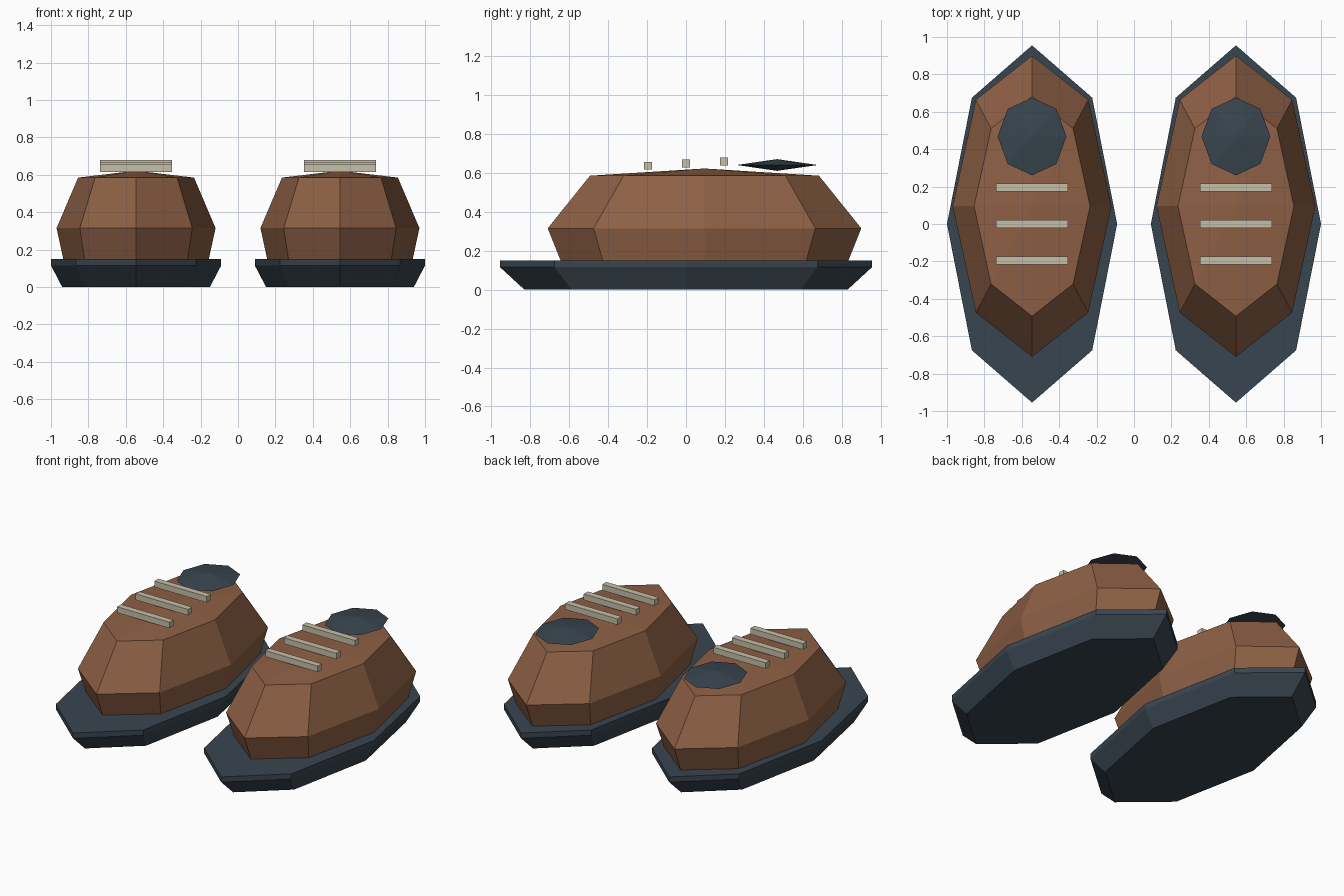
import bpy, bmesh, math

if "Cube" in bpy.data.objects:
    bpy.data.objects.remove(bpy.data.objects["Cube"])


def material(name, rgb):
    m = bpy.data.materials.new(name)
    lin = [(c / 255 / 12.92) if c < 10 else ((c / 255 + 0.055) / 1.055) ** 2.4 for c in rgb]
    m.diffuse_color = (*lin, 1)
    m.use_nodes = True
    m.node_tree.nodes["Principled BSDF"].inputs["Base Color"].default_value = m.diffuse_color
    return m


LEATHER = material("brown leather", (142, 96, 69))
RUBBER = material("slate rubber", (57, 69, 79))
LACE = material("cream lace", (198, 192, 168))


def finish(name, bm, mat, x):
    bmesh.ops.recalc_face_normals(bm, faces=bm.faces[:])
    me = bpy.data.meshes.new(name)
    bm.to_mesh(me)
    bm.free()
    me.materials.append(mat)
    ob = bpy.data.objects.new(name, me)
    ob.location.x = x
    bpy.context.collection.objects.link(ob)


def loft(name, mat, x, cy, rings, low=None, high=None):
    """Stack of eight-sided ovals (rx, ry, z), closed by a cap or a point."""
    bm = bmesh.new()
    loops = []
    for rx, ry, z in rings:
        loops.append([bm.verts.new((rx * math.cos(k * math.pi / 4),
                                    cy + ry * math.sin(k * math.pi / 4), z))
                      for k in range(8)])
    for a, b in zip(loops, loops[1:]):
        for k in range(8):
            n = (k + 1) % 8
            bm.faces.new((a[k], a[n], b[n], b[k]))
    for loop, tip in ((loops[0], low), (loops[-1], high)):
        if tip is None:
            bm.faces.new(loop)
        else:
            apex = bm.verts.new((0, cy, tip))
            for k in range(8):
                bm.faces.new((loop[k], loop[(k + 1) % 8], apex))
    finish(name, bm, mat, x)


def bar(name, mat, x, y, z, size):
    bm = bmesh.new()
    bmesh.ops.create_cube(bm, size=1)
    for v in bm.verts:
        v.co = (v.co.x * size[0], v.co.y * size[1] + y, v.co.z * size[2] + z)
    finish(name, bm, mat, x)


for side, x in (("left", -0.545), ("right", 0.545)):
    # bevelled sole
    loft(f"{side}_sole", RUBBER, x, 0,
         [(0.395, 0.83, 0), (0.455, 0.955, 0.115), (0.455, 0.955, 0.15)])
    # faceted upper with a shallow peak
    loft(f"{side}_upper", LEATHER, x, 0.095,
         [(0.387, 0.735, 0.14), (0.425, 0.805, 0.315), (0.31, 0.588, 0.585)],
         high=0.622)
    # pointed disc over the ankle opening
    loft(f"{side}_opening", RUBBER, x, 0.468, [(0.184, 0.208, 0.64)],
         low=0.61, high=0.67)
    # three laces, rising towards the back
    for i in range(3):
        bar(f"{side}_lace_{i + 1}", LACE, x, (i - 1) * 0.195,
            0.647 + (i - 1) * 0.011, (0.385, 0.042, 0.04))
